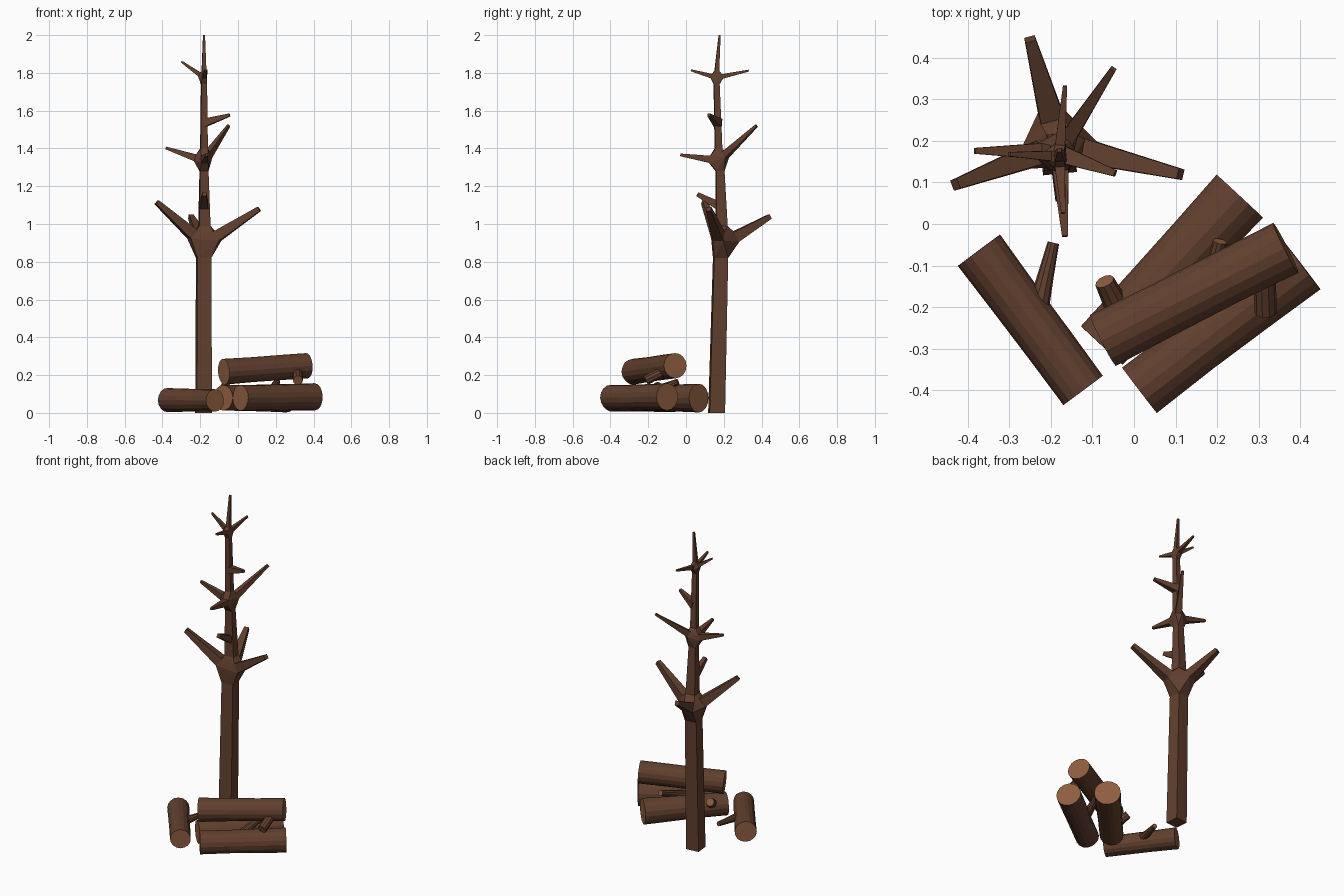
import bpy, bmesh, math, random
from mathutils import Vector

if "Cube" in bpy.data.objects:
    bpy.data.objects.remove(bpy.data.objects["Cube"])

random.seed(4)


def material(name, rgb):
    m = bpy.data.materials.new(name)
    m.diffuse_color = (*rgb, 1)
    m.use_nodes = True
    m.node_tree.nodes["Principled BSDF"].inputs["Base Color"].default_value = m.diffuse_color
    return m


BARK = material("bark", (0.12, 0.05, 0.027))
CUT = material("cut_wood", (0.27, 0.11, 0.05))


def ring(c, d, r, n, ref, phase=0.0, jitter=0.0):
    d = Vector(d).normalized()
    u = d.cross(Vector(ref)).normalized()
    v = d.cross(u)
    pts = []
    for i in range(n):
        a = 2 * math.pi * i / n + phase
        rr = r * (1 + random.uniform(-jitter, jitter))
        pts.append(Vector(c) + (u * math.cos(a) + v * math.sin(a)) * rr)
    return pts


def loft(bm, rings, end_mat=0):
    vs = [[bm.verts.new(p) for p in r] for r in rings]
    n = len(vs[0])
    for a, b in zip(vs, vs[1:]):
        for i in range(n):
            j = (i + 1) % n
            bm.faces.new((a[i], a[j], b[j], b[i]))
    for cap in (vs[0], vs[-1]):
        bm.faces.new(cap).material_index = end_mat


def hull(bm, pts):
    vs = [bm.verts.new(p) for p in pts]
    res = bmesh.ops.convex_hull(bm, input=vs)
    inside = {g for g in res["geom_interior"] if isinstance(g, bmesh.types.BMVert)}
    bmesh.ops.delete(bm, geom=list(inside), context='VERTS')


def finish(bm, name):
    bmesh.ops.recalc_face_normals(bm, faces=bm.faces[:])
    me = bpy.data.meshes.new(name)
    bm.to_mesh(me)
    bm.free()
    me.materials.append(BARK)
    me.materials.append(CUT)
    ob = bpy.data.objects.new(name, me)
    bpy.context.collection.objects.link(ob)
    return ob


# bare tree: square-section trunk (x, y, z, half width)
R2 = math.sqrt(2)
Q = math.pi / 4
TRUNK = [(-.182, .162, 0, .041), (-.182, .183, .82, .037), (-.178, .188, .99, .03),
         (-.18, .18, 1.28, .022), (-.18, .172, 1.40, .019), (-.18, .162, 1.74, .015),
         (-.18, .163, 1.81, .012), (-.18, .178, 2.0, .005)]
trunk_rings = [ring(p[:3], (0, 0, 1), p[3] * R2, 4, (0, 1, 0), Q + 0.1) for p in TRUNK]
tree = bmesh.new()
loft(tree, trunk_rings)


def branch(origin, tip, offset, h0, h1):
    o, t = Vector(origin), Vector(tip)
    d = (t - o).normalized()
    first = ring(o + d * offset, d, h0 * R2, 4, (0, 0, 1), Q)
    loft(tree, [first, ring(t, d, h1 * R2, 4, (0, 0, 1), Q)])
    return first


# whorls of branches: lower trunk ring, origin, offset, half widths, tips
WHORLS = [
    (1, (-.18, .19, .89), .085, .029, .013,
     [(-.43, .095, 1.115), (.112, .12, 1.08), (-.25, .445, 1.04)]),
    (3, (-.18, .175, 1.335), .05, .019, .007,
     [(-.383, .176, 1.403), (-.05, .373, 1.52), (-.166, -.03, 1.366)]),
    (5, (-.18, .163, 1.775), .03, .012, .005,
     [(-.30, .168, 1.86), (-.166, .332, 1.812), (-.17, .026, 1.814)]),
]
for k, origin, off, h0, h1, tips in WHORLS:
    pts = trunk_rings[k] + trunk_rings[k + 1]
    for t in tips:
        pts = pts + branch(origin, t, off, h0, h1)
    hull(tree, pts)

# single short twigs on the trunk
branch((-.18, .185, 1.09), (-.178, .06, 1.158), 0, .024, .011)
branch((-.18, .17, 1.535), (-.045, .122, 1.577), 0, .022, .008)
finish(tree, "bare_tree")


def log(name, a, b, ra, rb, stubs):
    bm = bmesh.new()
    a, b = Vector(a), Vector(b)
    d = b - a
    rings = []
    for f, bulge in ((0, 1), (.35, .97), (.7, .98), (1, 1)):
        rings.append(ring(a.lerp(b, f), d, (ra + (rb - ra) * f) * bulge, 16,
                          (0, 0, 1), 0, 0.015))
    loft(bm, rings, 1)
    # cut-off side stubs
    for s, t, r0, r1 in stubs:
        s, t = Vector(s), Vector(t)
        loft(bm, [ring(s, t - s, r0, 10, (0, 0, 1)),
                  ring(s.lerp(t, .55), t - s, (r0 * .4 + r1 * .6), 10, (0, 0, 1)),
                  ring(t, t - s, r1, 10, (0, 0, 1))], 1)
    return finish(bm, name)


# log pile
log("left_log", (-.373, -.063, .068), (-.122, -.40, .066), .064, .059,
    [((-.235, -.22, .075), (-.194, -.045, .075), .028, .014)])
log("front_log", (.013, -.40, .08), (.405, -.10, .085), .068, .072,
    [((.16, -.24, .09), (.207, -.042, .165), .028, .017)])
log("back_log", (-.078, -.292, .08), (.255, .067, .078), .068, .076,
    [((-.03, -.22, .09), (-.071, -.138, .145), .034, .024)])
log("top_log", (-.075, -.28, .218), (.365, -.057, .25), .068, .067,
    [((.313, -.08, .24), (.317, -.213, .172), .026, .027)])
